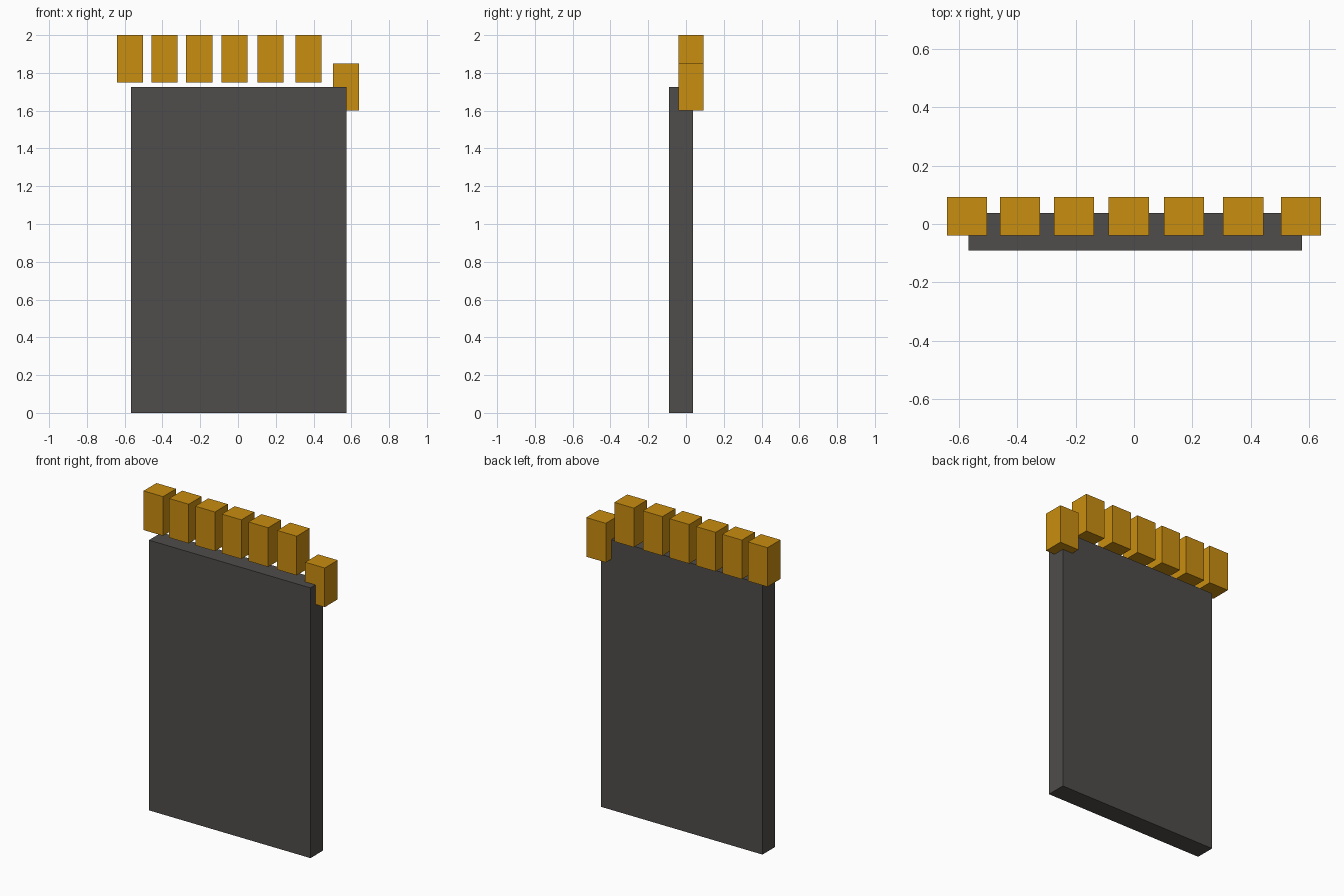
import bpy

if "Cube" in bpy.data.objects:
    bpy.data.objects.remove(bpy.data.objects["Cube"], do_unlink=True)


def make_material(name, rgb):
    mat = bpy.data.materials.new(name)
    mat.use_nodes = True
    color = (*rgb, 1.0)
    mat.diffuse_color = color
    bsdf = next(n for n in mat.node_tree.nodes if n.type == "BSDF_PRINCIPLED")
    bsdf.inputs["Base Color"].default_value = color
    return mat


def make_box(name, low, high, mat):
    center = [(a + b) / 2 for a, b in zip(low, high)]
    size = [b - a for a, b in zip(low, high)]
    bpy.ops.mesh.primitive_cube_add(size=1, location=center)
    obj = bpy.context.object
    obj.name = name
    obj.scale = size
    bpy.ops.object.transform_apply(location=False, rotation=False, scale=True)
    obj.data.materials.append(mat)
    return obj


charcoal = make_material("charcoal", (0.08, 0.074, 0.07))
amber = make_material("amber", (0.584, 0.266, 0.005))

# Upright slab
make_box("slab", (-0.566, -0.09, 0), (0.575, 0.037, 1.725), charcoal)

# Row of blocks above the slab, the last one dropped lower
block_width, block_height = 0.138, 0.25
centers = (-0.571, -0.39, -0.205, -0.018, 0.171, 0.373, 0.571)
for i, x in enumerate(centers):
    top = 1.85 if i == len(centers) - 1 else 2.0
    make_box(f"block_{i + 1}",
             (x - block_width / 2, -0.039, top - block_height),
             (x + block_width / 2, 0.092, top), amber)
